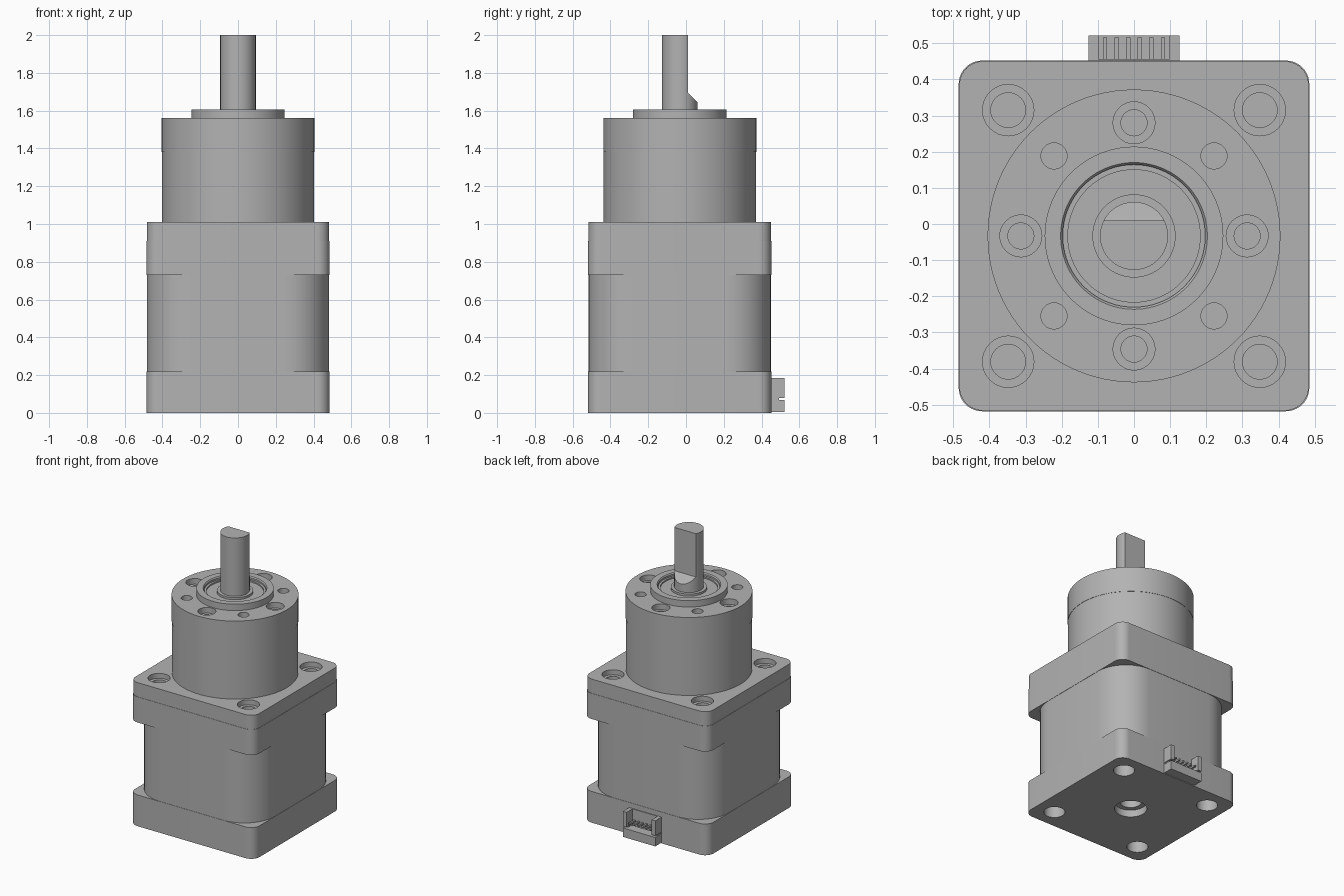
import bpy, bmesh, math
from mathutils import Vector

if "Cube" in bpy.data.objects:
    bpy.data.objects.remove(bpy.data.objects["Cube"], do_unlink=True)

CY = -0.033      # motor axis in y
HALF = 0.485     # half width of the square frame

metal = bpy.data.materials.new("plain grey")
metal.use_nodes = True
grey = (0.45, 0.45, 0.45, 1)
metal.diffuse_color = grey
metal.node_tree.nodes["Principled BSDF"].inputs["Base Color"].default_value = grey


def finish(name, bm):
    bmesh.ops.recalc_face_normals(bm, faces=bm.faces)
    mesh = bpy.data.meshes.new(name)
    bm.to_mesh(mesh)
    bm.free()
    mesh.materials.append(metal)
    obj = bpy.data.objects.new(name, mesh)
    bpy.context.collection.objects.link(obj)
    return obj


def smooth(obj):
    bpy.ops.object.select_all(action='DESELECT')
    obj.select_set(True)
    bpy.context.view_layer.objects.active = obj
    bpy.ops.object.shade_smooth_by_angle(angle=math.radians(30))


def prism(name, outline, z0, z1):
    """Extrude a flat xy outline from z0 to z1."""
    bm = bmesh.new()
    face = bm.faces.new([bm.verts.new((x, y, z0)) for x, y in outline])
    up = bmesh.ops.extrude_face_region(bm, geom=[face])
    verts = [v for v in up["geom"] if isinstance(v, bmesh.types.BMVert)]
    bmesh.ops.translate(bm, verts=verts, vec=(0, 0, z1 - z0))
    return finish(name, bm)


def rounded_square(half, radius, steps=10):
    pts = []
    for q in range(4):
        mid = math.radians(45 + 90 * q)
        cx = math.copysign(half - radius, math.cos(mid))
        cy = math.copysign(half - radius, math.sin(mid))
        for i in range(steps + 1):
            a = math.radians(90) * (q + i / steps)
            pts.append((cx + radius * math.cos(a), CY + cy + radius * math.sin(a)))
    return pts


def lathe(name, profile, x=0, y=CY, sides=96):
    """Spin (radius, z) points, given from the axis back to the axis."""
    bm = bmesh.new()
    rings = []
    for r, z in profile:
        if r == 0:
            rings.append([bm.verts.new((x, y, z))] * sides)
        else:
            rings.append([bm.verts.new((x + r * math.cos(math.tau * i / sides),
                                        y + r * math.sin(math.tau * i / sides), z))
                          for i in range(sides)])
    for a, b in zip(rings, rings[1:]):
        for i in range(sides):
            j = (i + 1) % sides
            corners = list(dict.fromkeys((a[i], a[j], b[j], b[i])))
            bm.faces.new(corners)
    return finish(name, bm)


def bore(x, y, steps):
    """Stepped round cutter from (radius, z) pairs."""
    return lathe("bore", [(0, steps[0][1])] + steps + [(0, steps[-1][1])], x, y, 32)


def cut(obj, cutters):
    for cutter in cutters:
        cutter.hide_render = True
        mod = obj.modifiers.new("cut", 'BOOLEAN')
        mod.operation = 'DIFFERENCE'
        mod.solver = 'EXACT'
        mod.object = cutter
        bpy.context.view_layer.objects.active = obj
        bpy.ops.object.modifier_apply(modifier=mod.name)
        bpy.data.objects.remove(cutter, do_unlink=True)


def box(name, x0, x1, y0, y1, z0, z1):
    return prism(name, [(x0, y0), (x1, y0), (x1, y1), (x0, y1)], z0, z1)


corners = [(sx * 0.348, CY + sy * 0.348) for sx in (-1, 1) for sy in (-1, 1)]

# Motor housing: end cap, slimmer-cornered body, front cap, mounting plate
end_cap = prism("end_cap", rounded_square(HALF, 0.065), 0, 0.22)
cut(end_cap, [bore(x, y, [(0.068, -0.05), (0.068, 0.1)]) for x, y in corners])
cut(end_cap, [bore(0, CY, [(0.104, -0.05), (0.104, 0.05), (0.07, 0.05), (0.07, 0.15)])])
smooth(end_cap)
smooth(prism("motor_body", rounded_square(HALF - 0.002, 0.235), 0.22, 0.73))
smooth(prism("front_cap", rounded_square(HALF, 0.065), 0.73, 0.91))
plate = prism("mounting_plate", rounded_square(HALF - 0.002, 0.065), 0.91, 1.01)
cut(plate, [bore(x, y, [(0.048, 0.93), (0.048, 0.975), (0.071, 0.975), (0.071, 1.05)])
            for x, y in corners])
smooth(plate)

# Gearbox: ring gear section and drilled output section
smooth(lathe("ring_gear_housing", [(0, 1.0), (0.403, 1.0), (0.403, 1.38), (0, 1.38)]))
output = lathe("output_housing", [
    (0, 1.38), (0.405, 1.38), (0.405, 1.56), (0.247, 1.56), (0.247, 1.605),
    (0.203, 1.605), (0.197, 1.597), (0.197, 1.585), (0.183, 1.585), (0.183, 1.575),
    (0, 1.575)])
for k in range(8):
    a = math.radians(45 * k)
    hx, hy = 0.313 * math.cos(a), CY + 0.313 * math.sin(a)
    if k % 2:
        steps = [(0.036, 1.45), (0.036, 1.6)]
    else:
        steps = [(0.036, 1.45), (0.036, 1.52), (0.058, 1.52), (0.058, 1.6)]
    cut(output, [bore(hx, hy, steps)])
smooth(output)

# Output shaft with a flat that runs out in a slope near its foot
smooth(lathe("shaft_collar", [(0, 1.57), (0.115, 1.57), (0.115, 1.59), (0, 1.59)]))
shaft = lathe("output_shaft", [(0, 1.57), (0.094, 1.57), (0.094, 2), (0, 2)], sides=64)
flat = box("flat_cutter", -0.2, 0.2, 0.01, 0.12, 1.58, 2.1)
for v in flat.data.vertices:
    if v.co.z < 1.7:
        v.co.z = 1.695 - (v.co.y - 0.01)
cut(shaft, [flat])
smooth(shaft)

# Cable socket on the back: floor, two side walls, inner wall, six pins
W, Y0, Y1 = 0.126, 0.445, 0.522
box("socket_floor", -W, W, Y0, Y1, 0.005, 0.068)
box("socket_inner_wall", -W, W, Y0, Y0 + 0.012, 0.068, 0.185)
for s, side in ((-1, "right"), (1, "left")):
    xs = sorted((s * W, s * (W - 0.028)))
    box("socket_wall_" + side, *xs, Y0, Y1, 0.08, 0.185)
    xs = sorted((s * (W - 0.006), s * (W - 0.022)))
    box("socket_post_" + side, *xs, Y0, Y1 - 0.03, 0.068, 0.08)
for i in range(6):
    px = -0.08 + 0.032 * i
    box("socket_pin", px - 0.006, px + 0.006, Y0, Y1 - 0.006, 0.1, 0.112)
